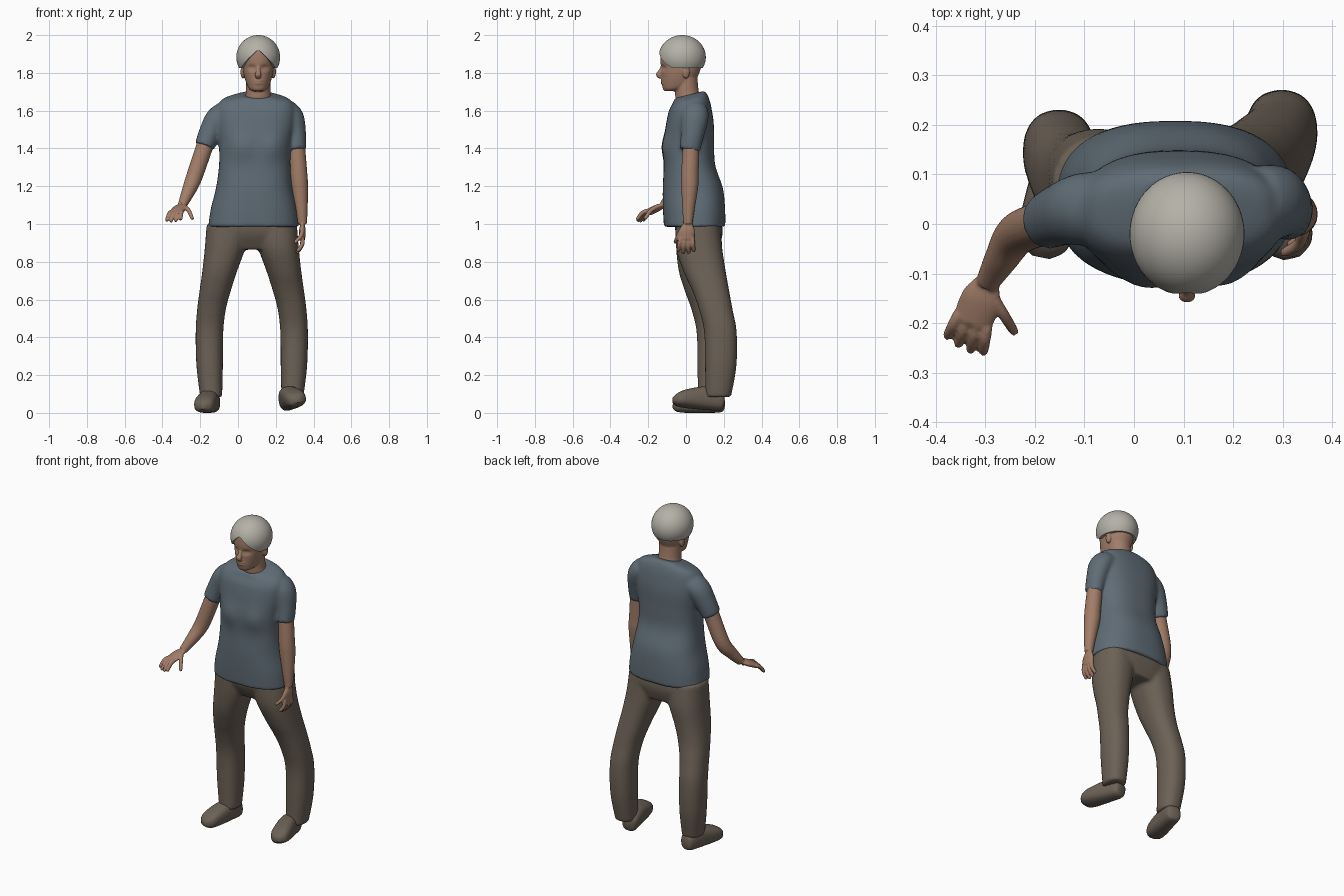
import bpy, bmesh, math
from mathutils import Vector, Matrix, Euler

if "Cube" in bpy.data.objects:
    bpy.data.objects.remove(bpy.data.objects["Cube"])


def material(name, *rgb):
    m = bpy.data.materials.new(name)
    m.diffuse_color = (*rgb, 1)
    m.use_nodes = True
    m.node_tree.nodes["Principled BSDF"].inputs["Base Color"].default_value = m.diffuse_color
    return m


SKIN = material("skin", 0.36, 0.205, 0.14)
SHIRT = material("slate_shirt", 0.115, 0.15, 0.18)
PANTS = material("brown_pants", 0.15, 0.12, 0.093)
CAP = material("light_cap", 0.46, 0.44, 0.39)


def spline(rows, n=6):
    """Catmull-Rom resampling of a list of equal-length tuples."""
    out = []
    for i in range(len(rows) - 1):
        quad = (rows[max(i - 1, 0)], rows[i], rows[i + 1], rows[min(i + 2, len(rows) - 1)])
        for t in (k / n for k in range(n)):
            out.append([b + (c - a) * t / 2 + (2 * a - 5 * b + 4 * c - d) * t ** 2 / 2
                        + (3 * b - a - 3 * c + d) * t ** 3 / 2 for a, b, c, d in zip(*quad)])
    return out + [list(rows[-1])]


def skin_rings(bm, rings):
    """Bridge rings of points into a closed surface."""
    vr = [[bm.verts.new(p) for p in r] for r in rings]
    n = len(vr[0])
    for a, b in zip(vr, vr[1:]):
        for i in range(n):
            j = (i + 1) % n
            bm.faces.new((a[i], a[j], b[j], b[i]))
    bm.faces.new(vr[0][::-1])
    bm.faces.new(vr[-1])


def oval(e, n):
    for i in range(n):
        t = 2 * math.pi * i / n
        c, s = math.cos(t), math.sin(t)
        yield (math.copysign(abs(c) ** (2 / e), c), math.copysign(abs(s) ** (2 / e), s))


def stack(bm, rows, e=2.3, n=48, tilt=lambda z: 0):
    """Level sections: z, x centre, half width, front y, back y."""
    rings = []
    for z, x, w, y0, y1 in spline(rows):
        cy, d = (y0 + y1) / 2, (y1 - y0) / 2
        rings.append([(x + w * u, cy + d * v, z + tilt(z) * d * v) for u, v in oval(e, n)])
    skin_rings(bm, rings)


def tube(bm, rows, side=(0, 1, 0), flat=1, n=20):
    """Sections across a path: x, y, z, radius along side; flat scales the other radius."""
    pts = spline(rows)
    rings = []
    for i, (x, y, z, r) in enumerate(pts):
        d = (Vector(pts[min(i + 1, len(pts) - 1)][:3]) - Vector(pts[max(i - 1, 0)][:3])).normalized()
        s = Vector(side)
        s = (s - d * s.dot(d)).normalized()
        o = d.cross(s) * flat
        rings.append([Vector((x, y, z)) + s * r * u + o * r * v for u, v in oval(2, n)])
    skin_rings(bm, rings)


def bump(bm, x, z, rx, rz, amount):
    """Soft push of the front surface along y."""
    for v in bm.verts:
        if v.co.y < -0.04:
            v.co.y += amount * math.exp(-((v.co.x - x) / rx) ** 2 - ((v.co.z - z) / rz) ** 2)


def make(name, bm, mat, voxel=0, smooth=3):
    bmesh.ops.recalc_face_normals(bm, faces=bm.faces)
    me = bpy.data.meshes.new(name)
    bm.to_mesh(me)
    bm.free()
    me.materials.append(mat)
    ob = bpy.data.objects.new(name, me)
    bpy.context.collection.objects.link(ob)
    if voxel:
        r = ob.modifiers.new("fuse", 'REMESH')
        r.mode, r.voxel_size, r.use_smooth_shade = 'VOXEL', voxel, True
        s = ob.modifiers.new("soften", 'SMOOTH')
        s.factor, s.iterations = 0.5, smooth
    else:
        bpy.ops.object.select_all(action='DESELECT')
        ob.select_set(True)
        bpy.context.view_layer.objects.active = ob
        bpy.ops.object.shade_smooth_by_angle(angle=math.radians(50))


# shirt: torso and two short sleeves
bm = bmesh.new()
torso = [(0.985, 0.24, -0.117, 0.208), (1.08, 0.228, -0.122, 0.207), (1.19, 0.203, -0.123, 0.195),
         (1.31, 0.189, -0.117, 0.155), (1.42, 0.192, -0.115, 0.149), (1.53, 0.207, -0.105, 0.147),
         (1.61, 0.207, -0.088, 0.135), (1.66, 0.176, -0.068, 0.117), (1.685, 0.09, -0.06, 0.097)]
stack(bm, [(z, 0.082 + 0.02 * (z - 0.985), w, a, b) for z, w, a, b in torso], e=2.5,
      tilt=lambda z: max(0, z - 1.6) * 3)
for bx in (0.02, 0.19):
    bump(bm, bx, 1.41, 0.065, 0.07, -0.018)
tube(bm, [(-0.05, 0.035, 1.59, 0.072), (-0.105, 0.03, 1.555, 0.073),
          (-0.145, 0.02, 1.49, 0.064), (-0.178, 0.005, 1.41, 0.057)], flat=0.94)
tube(bm, [(0.25, 0.045, 1.6, 0.073), (0.285, 0.045, 1.56, 0.074),
          (0.305, 0.035, 1.48, 0.063), (0.312, 0.02, 1.392, 0.055)], flat=0.88)
make("shirt", bm, SHIRT, 0.01, 4)

# trousers: hips, then legs as z, spread, y centre, half width, half depth
bm = bmesh.new()
stack(bm, [(1.1, 0.08, 0.2, -0.06, 0.17), (0.96, 0.08, 0.23, -0.056, 0.194),
           (0.865, 0.08, 0.18, -0.01, 0.17)], e=2.6)
leg = [(1.0, 0.122, 0.0625, 0.117, 0.117), (0.87, 0.142, 0.07, 0.107, 0.122),
       (0.75, 0.17, 0.074, 0.092, 0.112), (0.65, 0.193, 0.09, 0.083, 0.098),
       (0.55, 0.213, 0.117, 0.076, 0.089), (0.43, 0.224, 0.142, 0.073, 0.086),
       (0.25, 0.223, 0.144, 0.07, 0.083), (0.083, 0.215, 0.13, 0.058, 0.068)]
for side in (-1, 1):
    rows = []
    for z, s, y, w, d in leg:
        if side > 0:  # this knee is further back
            y += 0.04 * min(1, max(0, (0.87 - z) / 0.2))
        rows.append((z, 0.073 + side * s, w, y - d, y + d))
    stack(bm, rows)
make("trousers", bm, PANTS, 0.01, 4)

# shoes: heel-to-toe sections (y, half width, bottom, top)
SHOE = [(0.135, 0.02, 0.03, 0.07), (0.12, 0.042, 0.005, 0.1), (0.05, 0.051, 0, 0.125),
        (-0.06, 0.057, 0, 0.1), (-0.115, 0.048, 0.005, 0.075), (-0.14, 0.018, 0.02, 0.05)]
for name, loc, rot in (("right_shoe", (-0.16, 0.07, 0), (0, 0, -0.2)),
                       ("left_shoe", (0.295, 0.066, 0.022), (-0.1, -0.2, 0.24))):
    bm = bmesh.new()
    skin_rings(bm, [[(w * u, y, (a + b) / 2 + (b - a) / 2 * v) for u, v in oval(2.6, 24)]
                    for y, w, a, b in spline(SHOE)])
    bm.transform(Matrix.Translation(loc) @ Euler(rot).to_matrix().to_4x4())
    make(name, bm, PANTS)


def finger(bm, a, b, bow):
    mid = (a + b) / 2 + bow
    tube(bm, [(*a, 0.012), (*mid, 0.0115), (*b.lerp(mid, 0.12), 0.0095), (*b, 0.005)],
         (0.6, 0.7, 0.2), n=12)


def arm(name, path, knuckles, tips, step, bow, thumb):
    """Limb path, flat palm and four fanned fingers with a thumb."""
    k, t, step, bow = Vector(knuckles), Vector(tips), Vector(step), Vector(bow)
    wrist = Vector(path[-1][:3])
    bm = bmesh.new()
    tube(bm, path)
    tube(bm, [(*wrist, 0.026), (*wrist.lerp(k, 0.45), 0.041), (*k.lerp(t, 0.1), 0.041)], step, 0.42)
    for i in (-1.5, -0.5, 0.5, 1.5):
        root = k + step * 0.75 * i
        finger(bm, root, root.lerp(t + step * i, 1.12 - 0.12 * abs(i)), bow)
    finger(bm, wrist.lerp(k, 0.35) + step * thumb[0], Vector(thumb[1:]), bow)
    make(name, bm, SKIN, 0.0045)


arm("right_arm", [(-0.15, 0.015, 1.48, 0.046), (-0.18, 0.003, 1.4, 0.045),
                  (-0.235, -0.02, 1.24, 0.043), (-0.268, -0.07, 1.16, 0.034),
                  (-0.295, -0.117, 1.1, 0.024)],
    (-0.325, -0.193, 1.067), (-0.342, -0.248, 1.015), (0.025, -0.011, 0.002), (0, 0, 0.012),
    (1, -0.24, -0.22, 1.025))
arm("left_arm", [(0.308, 0.03, 1.46, 0.043), (0.32, 0.021, 1.28, 0.046),
                 (0.326, 0.02, 1.2, 0.045), (0.336, 0.013, 1.08, 0.033),
                 (0.341, 0.01, 1.0, 0.024)],
    (0.341, 0.002, 0.927), (0.312, 0, 0.85), (0, 0.028, 0), (0.012, 0, 0),
    (-1, 0.3, -0.06, 0.9))

# head with neck, face relief, nose and ears
CX = 0.107
bm = bmesh.new()
head = [(1.703, 0.028, -0.112, -0.055), (1.716, 0.048, -0.122, 0), (1.745, 0.063, -0.127, 0.045),
        (1.79, 0.076, -0.13, 0.066), (1.83, 0.082, -0.133, 0.08), (1.88, 0.086, -0.136, 0.088),
        (1.925, 0.08, -0.127, 0.08), (1.965, 0.05, -0.08, 0.04)]
stack(bm, [(z, CX, w, a, b) for z, w, a, b in head], e=2.15, n=72)
for s in (-0.034, 0.034):  # eye sockets and lids
    bump(bm, CX + s, 1.826, 0.02, 0.013, 0.014)
    bump(bm, CX + s, 1.824, 0.012, 0.006, -0.006)
bump(bm, CX, 1.752, 0.024, 0.012, -0.009)  # lips
bump(bm, CX, 1.752, 0.026, 0.003, 0.005)
tube(bm, [(CX, -0.125, 1.84, 0.009), (CX, -0.136, 1.812, 0.011),
          (CX, -0.146, 1.792, 0.017), (CX, -0.132, 1.776, 0.014)], (1, 0, 0), 0.75)
stack(bm, [(1.6, CX, 0.087, -0.04, 0.09), (1.665, CX, 0.072, -0.055, 0.085),
           (1.7, CX, 0.065, -0.058, 0.068), (1.78, CX, 0.065, -0.06, 0.06)], e=2)
for s in (-0.08, 0.08):
    bmesh.ops.create_uvsphere(bm, u_segments=16, v_segments=10, radius=1, matrix=Matrix.Translation(
        (CX + s, 0, 1.805)) @ Matrix.Diagonal((0.014, 0.02, 0.035, 1)))
make("head", bm, SKIN, 0.004, 2)

# close-fitting cap with a pointed opening over the forehead
bm = bmesh.new()
N, RINGS, C = 72, 16, Vector((CX, -0.02, 1.883))
ends = []
for phi in (2 * math.pi * i / N for i in range(N)):
    low = 1.825
    if math.cos(phi) < 0:
        low = max(low, 1.928 - 0.115 * math.hypot(math.sin(phi), 0.07))
    ends.append((phi, math.acos((low - C.z) / 0.117)))


def cap_ring(f, k=1):
    return [C + Vector((0.116 * k * math.sin(e * f) * math.sin(p),
                        0.125 * k * math.sin(e * f) * math.cos(p), 0.117 * math.cos(e * f)))
            for p, e in ends]


skin_rings(bm, [cap_ring(max(r, 0.1) / RINGS) for r in range(RINGS + 1)] + [cap_ring(1, 0.85)])
make("cap", bm, CAP)
